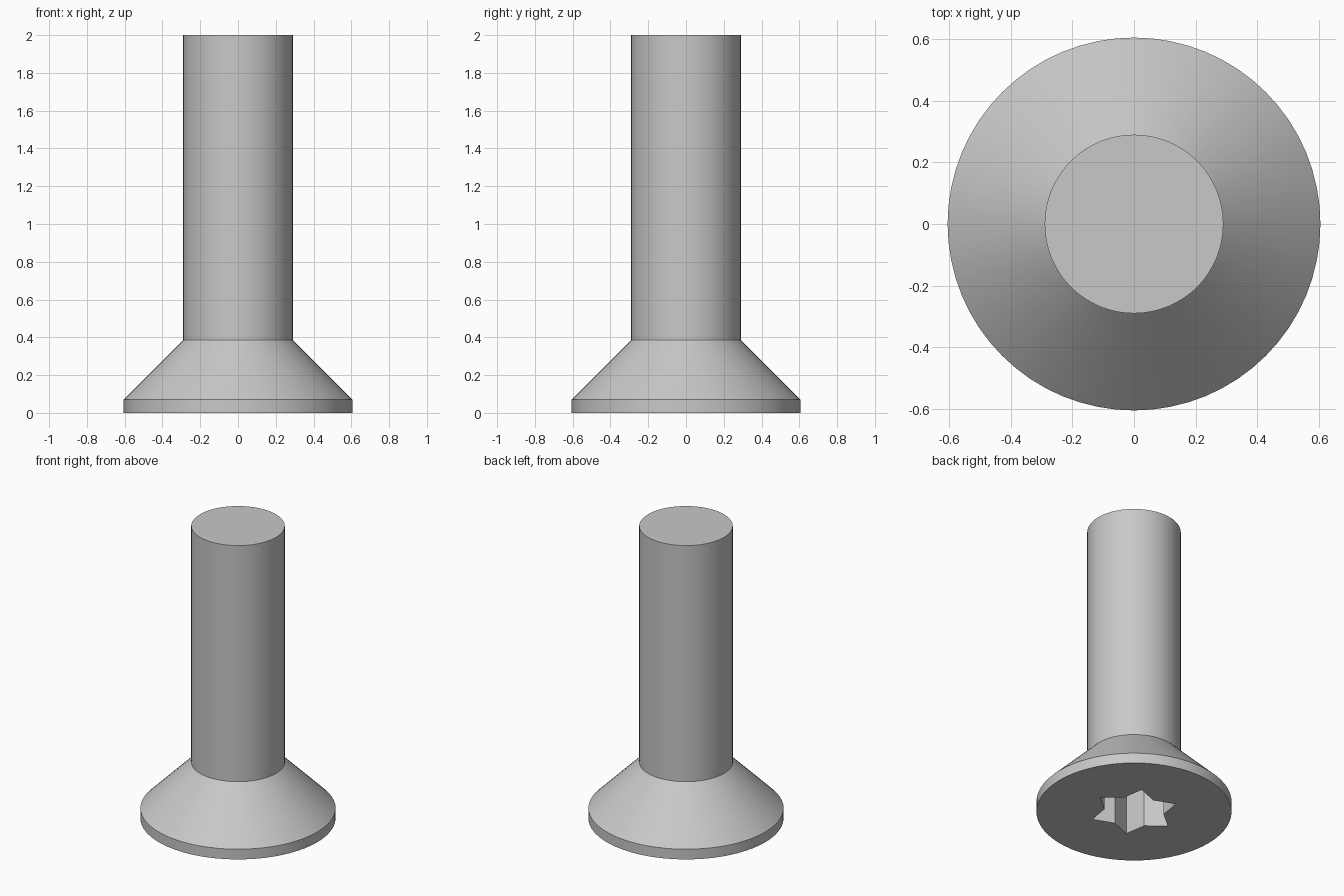
import bpy
import bmesh
from math import cos, sin, pi, radians

SEGMENTS = 64

cube = bpy.data.objects.get("Cube")
if cube:
    bpy.data.objects.remove(cube, do_unlink=True)

steel = bpy.data.materials.new("brushed steel grey")
steel.use_nodes = True
colour = (0.58, 0.58, 0.58, 1.0)
steel.diffuse_color = colour
steel.node_tree.nodes["Principled BSDF"].inputs["Base Color"].default_value = colour


def ring(bm, radii, z):
    """Ring of vertices whose radius cycles through the given radii."""
    step = 2 * pi / len(radii)
    return [bm.verts.new((r * cos(i * step), r * sin(i * step), z))
            for i, r in enumerate(radii)]


def loft(name, sections):
    """Closed solid through a stack of (radii, height) sections."""
    bm = bmesh.new()
    rings = [ring(bm, radii, z) for radii, z in sections]
    for low, high in zip(rings, rings[1:]):
        for i in range(len(low)):
            j = (i + 1) % len(low)
            bm.faces.new((low[i], low[j], high[j], high[i]))
    bm.faces.new(rings[0][::-1])
    bm.faces.new(rings[-1])
    mesh = bpy.data.meshes.new(name)
    bm.to_mesh(mesh)
    bm.free()
    mesh.materials.append(steel)
    obj = bpy.data.objects.new(name, mesh)
    bpy.context.collection.objects.link(obj)
    return obj


# Countersunk head and plain shank, turned as one solid
profile = [(0.605, 0.0), (0.605, 0.07), (0.29, 0.385), (0.29, 2.0)]
screw = loft("countersunk_screw", [([r] * SEGMENTS, z) for r, z in profile])

# Six-pointed drive socket cut into the head
star = [0.275, 0.185] * 6
cutter = loft("socket_cutter", [(star, -0.1), (star, 0.28)])
cutter.hide_render = True

socket = screw.modifiers.new("drive_socket", "BOOLEAN")
socket.operation = "DIFFERENCE"
socket.solver = "EXACT"
socket.object = cutter

bpy.ops.object.select_all(action="DESELECT")
screw.select_set(True)
bpy.context.view_layer.objects.active = screw
bpy.ops.object.modifier_apply(modifier=socket.name)
bpy.data.objects.remove(cutter, do_unlink=True)

# Soft turned surfaces with crisp rims
bpy.ops.object.shade_smooth_by_angle(angle=radians(25))
